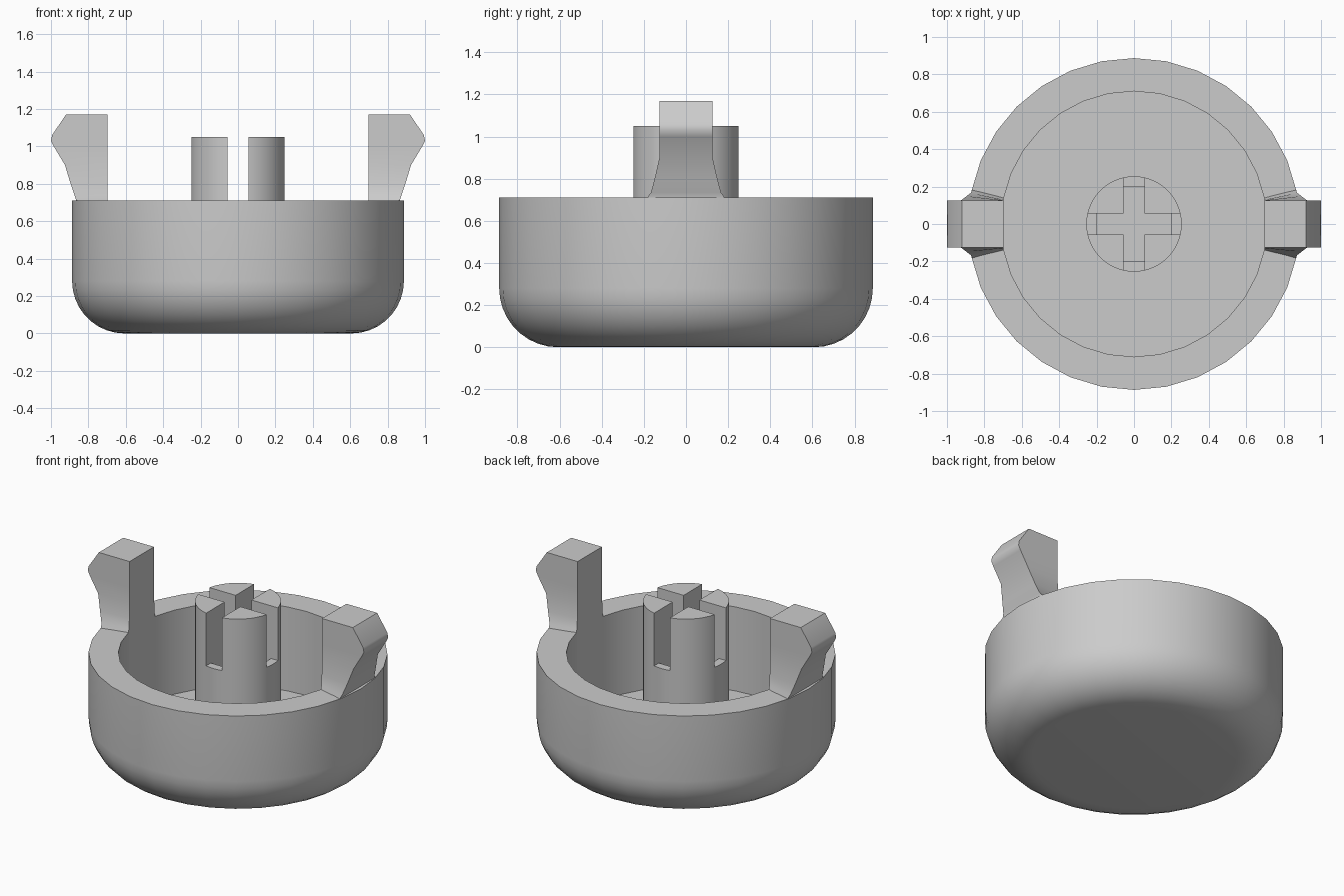
import bpy
import bmesh
from math import cos, sin, pi, radians

if "Cube" in bpy.data.objects:
    bpy.data.objects.remove(bpy.data.objects["Cube"], do_unlink=True)

grey = bpy.data.materials.new("light grey plastic")
grey.use_nodes = True
colour = (0.6, 0.6, 0.6, 1)
grey.diffuse_color = colour
grey.node_tree.nodes["Principled BSDF"].inputs["Base Color"].default_value = colour

SIDES = 32
RADIUS, INNER = 0.887, 0.71
RIM, FLOOR, ROUND = 0.71, 0.16, 0.28


def finish(name, bm, angle=30):
    """Turn a bmesh into a shaded, coloured object."""
    bmesh.ops.recalc_face_normals(bm, faces=bm.faces)
    mesh = bpy.data.meshes.new(name)
    bm.to_mesh(mesh)
    bm.free()
    mesh.materials.append(grey)
    obj = bpy.data.objects.new(name, mesh)
    bpy.context.collection.objects.link(obj)
    bpy.ops.object.select_all(action="DESELECT")
    obj.select_set(True)
    bpy.context.view_layer.objects.active = obj
    bpy.ops.object.shade_smooth_by_angle(angle=radians(angle))
    return obj


def loft(name, rings, angle=30):
    """Skin a stack of equal-sized rings and cap both ends."""
    bm = bmesh.new()
    loops = [[bm.verts.new(p) for p in ring] for ring in rings]
    n = len(loops[0])
    for low, high in zip(loops, loops[1:]):
        for i in range(n):
            j = (i + 1) % n
            bm.faces.new((low[i], low[j], high[j], high[i]))
    bm.faces.new(loops[0][::-1])
    bm.faces.new(loops[-1])
    return finish(name, bm, angle)


def circle(r, z, n=SIDES):
    return [(r * cos(2 * pi * i / n), r * sin(2 * pi * i / n), z) for i in range(n)]


def box(name, x, y, low, high):
    corners = ((-x, -y), (x, -y), (x, y), (-x, y))
    return loft(name, [[(a, b, z) for a, b in corners] for z in (low, high)])


# Cup: rounded lower edge, flat rim, straight inner wall and floor
corner = [pi / 2 * i / 9 for i in range(10)]
profile = [(RADIUS - ROUND + ROUND * sin(a), ROUND - ROUND * cos(a)) for a in corner]
profile += [(RADIUS, RIM), (INNER, RIM), (INNER, FLOOR)]
loft("cup", [circle(r, z) for r, z in profile])

# Central post, cut by a cross slot with a deeper socket inside
post = loft("centre_post", [circle(0.255, z, 48) for z in (FLOOR - 0.02, 1.05)])
for length, bottom in ((0.4, 0.705), (0.2, 0.35)):
    for x, y in ((length, 0.057), (0.057, length)):
        cutter = box("slot_cutter", x, y, bottom, 1.2)
        cutter.hide_render = True
        cut = post.modifiers.new("slot", "BOOLEAN")
        cut.object = cutter
        cut.solver = "EXACT"
        bpy.context.view_layer.objects.active = post
        bpy.ops.object.modifier_apply(modifier=cut.name)
        bpy.data.objects.remove(cutter, do_unlink=True)
bpy.ops.object.select_all(action="DESELECT")
post.select_set(True)
bpy.ops.object.shade_smooth_by_angle(angle=radians(30))

# Clip arms: height, outer x, inner half width, outer half width
sections = [
    (FLOOR - 0.02, 0.8, 0.139, 0.139),
    (0.7, 0.864, 0.139, 0.185),
    (0.715, 0.866, 0.139, 0.18),
    (0.735, 0.873, 0.132, 0.166),
    (0.8, 0.895, 0.129, 0.149),
    (0.9, 0.925, 0.126, 0.126),
    (1.0, 0.985, 0.126, 0.126),
    (1.03, 1.0, 0.126, 0.126),
    (1.06, 0.994, 0.126, 0.126),
    (1.17, 0.92, 0.126, 0.126),
]
for name, side in (("left_clip_arm", 1), ("right_clip_arm", -1)):
    rings = [[(side * 0.697, -a, z), (side * x, -b, z), (side * x, b, z), (side * 0.697, a, z)]
             for z, x, a, b in sections]
    loft(name, rings, 40)
